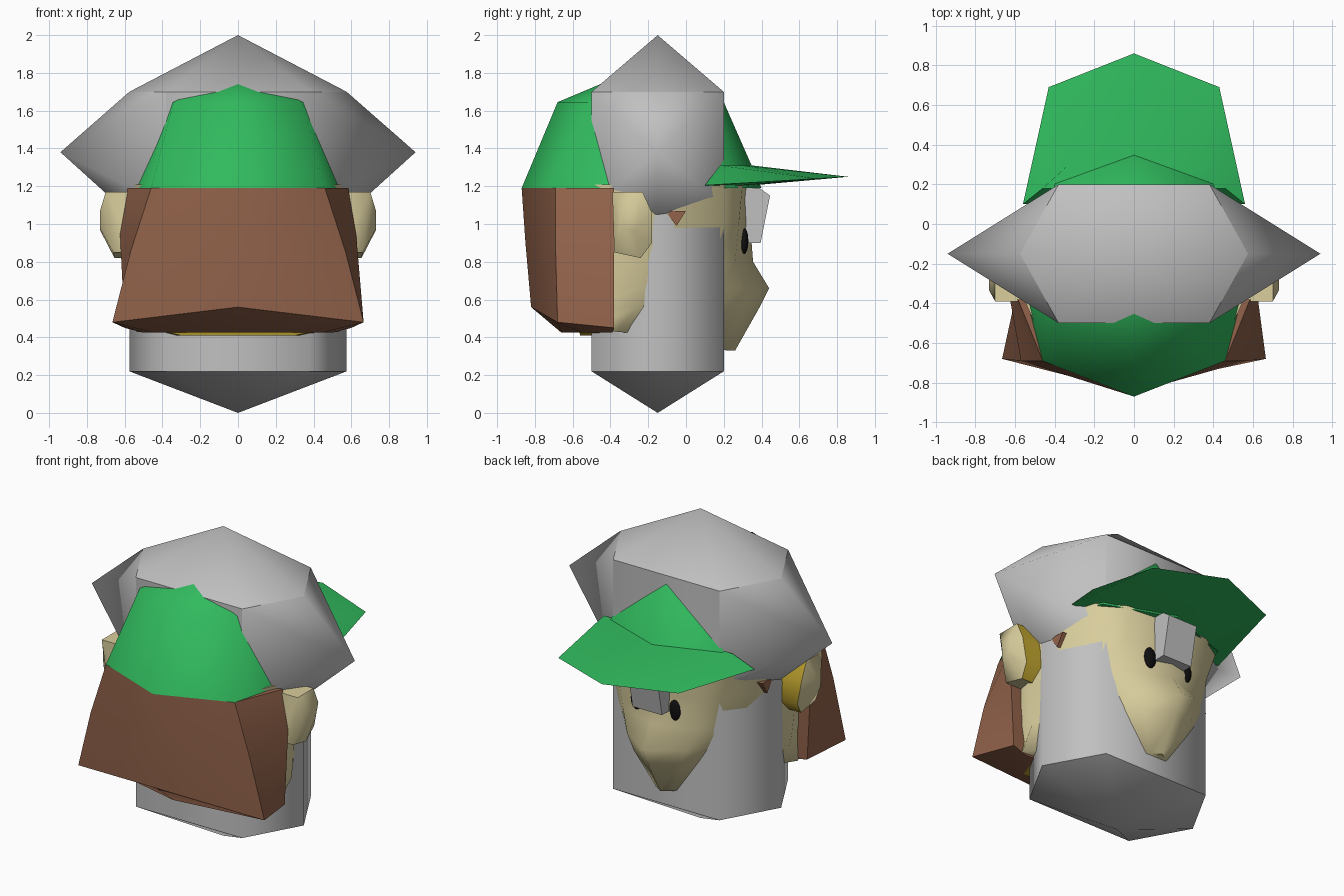
import bpy, bmesh
from mathutils import Vector

cube = bpy.data.objects.get("Cube")
if cube:
    bpy.data.objects.remove(cube)


def material(name, rgb):
    m = bpy.data.materials.new(name)
    m.use_nodes = True
    m.diffuse_color = (*rgb, 1)
    m.node_tree.nodes["Principled BSDF"].inputs["Base Color"].default_value = (*rgb, 1)
    return m


GREY = material("light grey", (0.53, 0.53, 0.53))
GREEN = material("cap green", (0.03, 0.49, 0.11))
BROWN = material("hair brown", (0.29, 0.125, 0.07))
SKIN = material("pale skin", (0.70, 0.62, 0.34))
YELLOW = material("dark yellow", (0.55, 0.39, 0.03))
BLACK = material("black", (0.005, 0.005, 0.005))


def finish(name, bm, mats, angle=65, rule=None):
    bmesh.ops.recalc_face_normals(bm, faces=bm.faces)
    bm.normal_update()
    if rule:
        for f in bm.faces:
            f.material_index = int(rule(f))
    mesh = bpy.data.meshes.new(name)
    bm.to_mesh(mesh)
    bm.free()
    for m in mats:
        mesh.materials.append(m)
    obj = bpy.data.objects.new(name, mesh)
    bpy.context.collection.objects.link(obj)
    bpy.ops.object.select_all(action='DESELECT')
    obj.select_set(True)
    bpy.context.view_layer.objects.active = obj
    bpy.ops.object.shade_smooth_by_angle(angle=angle * 0.01745)
    return obj


def mirrored(half):
    """Close a half outline, which starts and ends near x = 0, into a ring."""
    return half + [(-x, y, z) for x, y, z in reversed(half) if x > 0]


def loft(name, rings, mats, angle=65, rule=None):
    """Skin rings of equal size; a one-point ring is a tip. Ends are closed."""
    bm = bmesh.new()
    rows = [[bm.verts.new(p) for p in r] for r in rings]
    n = max(len(r) for r in rows)
    for a, b in zip(rows, rows[1:]):
        for i in range(n):
            j = (i + 1) % n
            if len(a) == 1:
                bm.faces.new((a[0], b[i], b[j]))
            elif len(b) == 1:
                bm.faces.new((a[i], a[j], b[0]))
            else:
                bm.faces.new((a[i], a[j], b[j], b[i]))
    for r in (rows[0], rows[-1]):
        if len(r) > 2:
            bm.faces.new(r)
    return finish(name, bm, mats, angle, rule)


def at(z, pts):
    return mirrored([(x, y, z) for x, y in pts])


# Six-sided barrel with pointed ends
HEX = [(0.38, 0.2), (0.575, -0.15), (0.38, -0.5)]
loft("barrel", [at(0.22, HEX), at(1.7, HEX)], [GREY])
loft("barrel_bottom", [at(0.22, HEX), [(0, -0.15, 0)]], [GREY])
loft("barrel_top", [at(1.7, HEX), [(0, -0.15, 2)]], [GREY])

# Side points of the barrel
for side, label in ((1, "left"), (-1, "right")):
    base = [(x, y, 1.7) for x, y in HEX]
    base += [(x, y, 1.05 if y == -0.15 else 1.1) for x, y in reversed(HEX)]
    ring = [(side * x, y, z) for x, y, z in base]
    loft(label + "_barrel_point", [ring, [(side * 0.94, -0.15, 1.38)]], [GREY])

# Cap dome
loft("cap_dome", [
    at(1.19, [(0, 0.4), (0.44, 0.24), (0.575, -0.25), (0.46, -0.69), (0, -0.87)]),
    at(1.645, [(0, 0.2), (0.28, 0.1), (0.4, -0.25), (0.34, -0.52), (0, -0.68)]),
    [(0, -0.24, 1.83)]], [GREEN])

# Cap brim: flat underside, raised where it meets the dome
edge = mirrored([(0, 0.86, 1.25), (0.43, 0.69, 1.24), (0.56, 0.1, 1.205)])
inner = mirrored([(0, 0.35, 1.31), (0.33, 0.3, 1.31), (0.46, 0.18, 1.31)])
under = mirrored([(0, 0.3, 1.2), (0.3, 0.25, 1.2), (0.45, 0.12, 1.2)])
loft("cap_brim", [under, edge, inner], [GREEN], 50)

# Hair at the back of the head
loft("hair", [
    at(1.19, [(0, -0.38), (0.585, -0.38), (0.46, -0.69), (0, -0.87)]),
    mirrored([(0, -0.38, 0.95), (0.625, -0.38, 0.95), (0.57, -0.69, 0.85), (0, -0.85, 0.9)]),
    mirrored([(0, -0.38, 0.45), (0.6, -0.38, 0.45), (0.665, -0.68, 0.48), (0, -0.82, 0.56)]),
    at(0.425, [(0, -0.38), (0.5, -0.39), (0.45, -0.55), (0, -0.66)])], [BROWN], 50)

# Nape under the hair
loft("nape", [
    at(0.41, [(0.36, -0.4), (0.3, -0.56)]),
    at(0.45, [(0.52, -0.39), (0.48, -0.57)])], [YELLOW])

# Head: face, pointed muzzle and cheeks
loft("head", [
    at(1.21, [(0, 0.33), (0.3, 0.3), (0.46, 0.2), (0.56, -0.06), (0.59, -0.3), (0.5, -0.5)]),
    at(1.0, [(0, 0.34), (0.29, 0.28), (0.385, 0.2), (0.52, -0.04), (0.59, -0.27), (0.5, -0.5)]),
    at(0.8, [(0, 0.355), (0.27, 0.26), (0.40, 0.15), (0.46, -0.04), (0.585, -0.27), (0.5, -0.5)]),
    at(0.66, [(0, 0.44), (0.21, 0.3), (0.31, 0.18), (0.4, -0.04), (0.575, -0.26), (0.5, -0.5)]),
    at(0.56, [(0, 0.39), (0.17, 0.29), (0.26, 0.16), (0.35, -0.04), (0.56, -0.255), (0.5, -0.5)]),
    mirrored([(0, 0.26, 0.33), (0.06, 0.22, 0.33), (0.14, 0.12, 0.35), (0.25, -0.05, 0.4),
              (0.54, -0.37, 0.43), (0.48, -0.5, 0.45)])], [SKIN])

# Ears with a yellow inner side, and sideburns
EAR = [(-0.39, 1.17), (-0.23, 1.17), (-0.18, 1.06), (-0.18, 0.9), (-0.24, 0.82), (-0.38, 0.85)]
for side, label in ((1, "left"), (-1, "right")):
    root = [(side * 0.55, y, z) for y, z in EAR]
    rim = [(side * (0.66 + 0.2 * (z - 0.85)), y, z) for y, z in EAR]
    rim = [(side * min(abs(x), 0.7), y, z) for x, y, z in rim]
    tip = [(side * 0.73, -0.3 + (y + 0.3) * 0.4, 1.03 + (z - 1.03) * 0.3) for y, z in EAR]
    loft(label + "_ear", [root, rim, tip], [SKIN, YELLOW], 50,
         lambda f: f.normal.y > 0.9 or (f.normal.z < -0.5 and f.normal.y > 0.5))
    burn = [(side * 0.5, 0, 1.07), (side * 0.5, -0.11, 1.07), (side * 0.5, -0.05, 0.99)]
    loft(label + "_sideburn", [burn, [(x + side * 0.045, y, z) for x, y, z in burn]], [BROWN])

# Grey plate between the eyes
PLATE = [(0.28, 1.19), (0.39, 1.19), (0.445, 1.15), (0.395, 0.9), (0.28, 0.9)]
loft("brow_plate", [[(x, y, z) for y, z in PLATE] for x in (-0.105, 0.105)], [GREY], 30)

# Eyes
for side, label in ((1, "left"), (-1, "right")):
    bm = bmesh.new()
    bmesh.ops.create_uvsphere(bm, u_segments=16, v_segments=10, radius=1)
    bmesh.ops.scale(bm, vec=Vector((0.042, 0.022, 0.068)), verts=bm.verts)
    bmesh.ops.translate(bm, vec=Vector((side * 0.135, 0.308, 0.91)), verts=bm.verts)
    finish(label + "_eye", bm, [BLACK])
